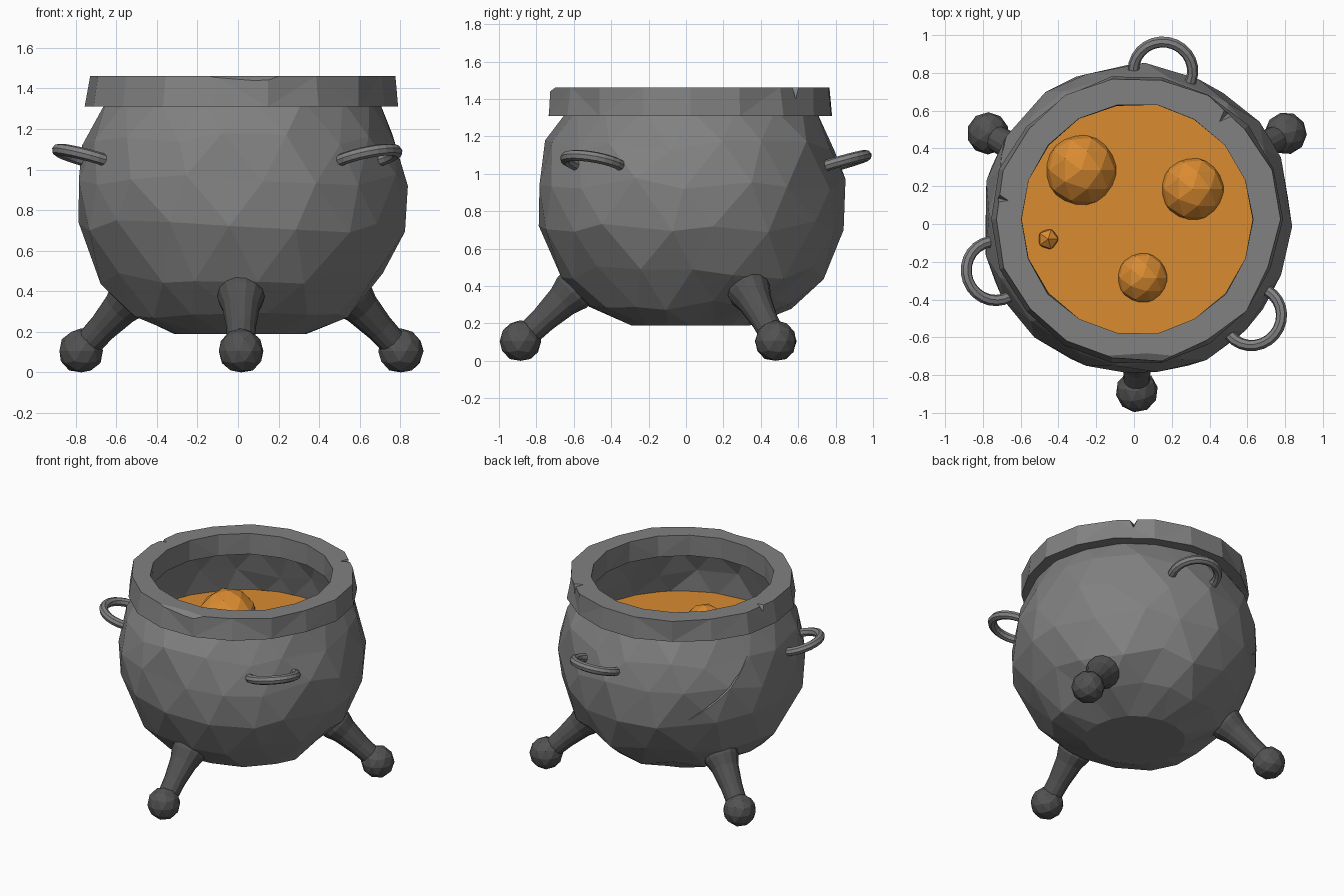
import bpy, bmesh, math, random
from mathutils import Vector, Matrix

if "Cube" in bpy.data.objects:
    bpy.data.objects.remove(bpy.data.objects["Cube"])

random.seed(4)
C = Vector((0.015, 0.025, 0))


def material(name, rgb):
    m = bpy.data.materials.new(name)
    m.diffuse_color = (*rgb, 1)
    m.use_nodes = True
    m.node_tree.nodes["Principled BSDF"].inputs["Base Color"].default_value = m.diffuse_color
    return m


IRON = material("grey iron", (0.22, 0.22, 0.22))
DARK = material("dark iron", (0.085, 0.085, 0.085))
BREW = material("orange brew", (0.70, 0.26, 0.03))


def finish(name, bm, mat, smooth=False):
    bmesh.ops.recalc_face_normals(bm, faces=bm.faces)
    me = bpy.data.meshes.new(name)
    bm.to_mesh(me)
    bm.free()
    me.materials.append(mat)
    for p in me.polygons:
        p.use_smooth = smooth
    ob = bpy.data.objects.new(name, me)
    bpy.context.collection.objects.link(ob)
    return ob


def polar(r, deg, z):
    a = math.radians(deg)
    return C + Vector((r * math.cos(a), r * math.sin(a), z))


def skin(bm, rings, loop=False, tris=False):
    # joins rings of vertices into a surface
    n = len(rings[0])
    pairs = list(zip(rings, rings[1:])) + ([(rings[-1], rings[0])] if loop else [])
    for k, (a, b) in enumerate(pairs):
        for i in range(n):
            j = (i + 1) % n
            if not tris:
                bm.faces.new((a[i], a[j], b[j], b[i]))
            elif k % 2 == 0:
                bm.faces.new((a[i], a[j], b[i]))
                bm.faces.new((a[j], b[j], b[i]))
            else:
                bm.faces.new((a[i], a[j], b[j]))
                bm.faces.new((a[i], b[j], b[i]))


def hull(points):
    bm = bmesh.new()
    for p in points:
        bm.verts.new(p)
    bmesh.ops.convex_hull(bm, input=bm.verts)
    return finish("cutter", bm, IRON)


def carve(ob, cutter):
    m = ob.modifiers.new("cut", 'BOOLEAN')
    m.operation = 'DIFFERENCE'
    m.solver = 'EXACT'
    m.object = cutter
    bpy.context.view_layer.update()
    dg = bpy.context.evaluated_depsgraph_get()
    me = bpy.data.meshes.new_from_object(ob.evaluated_get(dg))
    ob.modifiers.clear()
    ob.data = me
    bpy.data.objects.remove(cutter)


# Pot body: staggered, slightly hammered rings, outside then inside
OUTER = [(0.33, 0.19), (0.55, 0.30), (0.705, 0.47), (0.81, 0.72),
         (0.82, 0.95), (0.775, 1.15), (0.67, 1.34)]
INNER = [(0.63, 1.34), (0.695, 1.15), (0.73, 0.97), (0.70, 0.85)]
N = 17
bm = bmesh.new()
rings = []
for k, (r, z) in enumerate(OUTER + INNER):
    edge = k in (0, 6, 7)
    ring = []
    for i in range(N):
        dz = 0 if edge else random.uniform(-0.035, 0.035)
        da = 0 if edge else random.uniform(-4, 4)
        dr = random.uniform(-0.012, 0.012)
        ring.append(bm.verts.new(polar(r + dr, 360 / N * (i + 0.5 * (k % 2)) + da, z + dz)))
    rings.append(ring)
skin(bm, rings, tris=True)
bm.faces.new(rings[0])
bm.faces.new(rings[-1])
body = finish("pot_body", bm, IRON)

# Crack in the back left of the body
CRACK = [(160, 1.16, 0.003), (154, 1.05, 0.020), (148, 0.97, 0.034),
         (142, 0.89, 0.024), (136, 0.83, 0.018), (127, 0.74, 0.003)]
bm = bmesh.new()
rings = []
for a, z, w in CRACK:
    r = 0.765 if z > 1.1 else 0.80
    d = 0.05 if w > 0.01 else 0.0
    rings.append([bm.verts.new(polar(r + 0.08, a + w * 35, z + w)),
                  bm.verts.new(polar(r + 0.08, a - w * 35, z - w)),
                  bm.verts.new(polar(r - d, a, z))])
skin(bm, rings)
bm.faces.new(rings[0])
bm.faces.new(rings[-1])
carve(body, finish("cutter", bm, IRON))

# Rim: thick collar with uneven outside
bm = bmesh.new()
rings = []
M = 18
for r, z, jit in [(0.765, 1.31, 0.012), (0.75, 1.462, 0.014), (0.612, 1.462, 0.004), (0.612, 1.31, 0.004)]:
    rings.append([bm.verts.new(polar(r + random.uniform(-jit, jit), 360 / M * i, z)) for i in range(M)])
skin(bm, rings, loop=True)
bmesh.ops.triangulate(bm, faces=[f for f in bm.faces if abs(f.normal.z) < 0.5])
rim = finish("rim", bm, IRON)

# Chips in the rim
for ang, depth in ((49, 0.13), (171, 0.09)):
    carve(rim, hull([polar(0.82, ang - 5, 1.50), polar(0.82, ang + 5, 1.50),
                     polar(0.82, ang, 1.45 - depth), polar(0.64, ang + 1, 1.50)]))
carve(rim, hull([(-0.34, -0.85, 1.48), (0.36, -0.85, 1.48), (0.07, -0.85, 1.36),
                 (-0.26, -0.675, 1.48), (0.28, -0.675, 1.48), (0.07, -0.655, 1.48)]))

# Brew surface and bubbles
bm = bmesh.new()
bmesh.ops.create_circle(bm, cap_ends=True, segments=24, radius=0.722,
                        matrix=Matrix.Translation(C + Vector((0, 0, 1.0))))
finish("brew_surface", bm, BREW)
for i, (x, y, z, r) in enumerate([(-0.28, 0.285, 0.95, 0.2), (0.31, 0.185, 0.95, 0.178),
                                  (0.045, -0.285, 0.96, 0.142), (-0.455, -0.08, 1.0, 0.06)]):
    bm = bmesh.new()
    bmesh.ops.create_icosphere(bm, subdivisions=2 if r > 0.1 else 1, radius=r,
                               matrix=Matrix.Translation((x, y, z)))
    finish(f"bubble_{i + 1}", bm, BREW)

# Three splayed legs with ball feet
for i, ang in enumerate((270, 30, 150)):
    foot, top = polar(0.91, ang, 0.105), polar(0.635, ang, 0.365)
    axis = (top - foot).normalized()
    side = Vector((0, 0, 1)).cross(axis).normalized()
    up = axis.cross(side)
    length = (top - foot).length
    bm = bmesh.new()
    rings = []
    for t, r in [(0.0, 0.066), (0.45, 0.073), (0.82, 0.092), (1.0, 0.115), (1.12, 0.115)]:
        c = foot + axis * length * t
        rings.append([bm.verts.new(c + r * (side * math.cos(k * math.tau / 14) + up * math.sin(k * math.tau / 14)))
                      for k in range(14)])
    skin(bm, rings)
    bm.faces.new(rings[0])
    bm.faces.new(rings[-1])
    finish(f"leg_{i + 1}", bm, DARK)
    bm = bmesh.new()
    bmesh.ops.create_icosphere(bm, subdivisions=2, radius=0.112,
                               matrix=Matrix.Translation(foot) @ Matrix.Rotation(0.5 + i, 4, 'Z'))
    for v in bm.verts:
        v.co.z = max(v.co.z, 0.0)
    finish(f"foot_{i + 1}", bm, DARK)

# Three tilted ring handles
for i, ang in enumerate((80, 200, 320)):
    hub = polar(0.80, ang, 1.055)
    tilt = math.radians(16)
    out = (polar(1, ang, 0) - C) * math.cos(tilt) + Vector((0, 0, math.sin(tilt)))
    side = Vector((0, 0, 1)).cross(out).normalized()
    up = out.cross(side)
    bm = bmesh.new()
    rings = []
    for s in range(17):
        a = math.radians(-115 + 230 * s / 16)
        d = out * math.cos(a) + side * math.sin(a)
        rings.append([bm.verts.new(hub + d * 0.157 + 0.03 * (d * math.cos(k * math.tau / 8) + up * math.sin(k * math.tau / 8)))
                      for k in range(8)])
    skin(bm, rings)
    bm.faces.new(rings[0])
    bm.faces.new(rings[-1])
    finish(f"handle_{i + 1}", bm, IRON)
